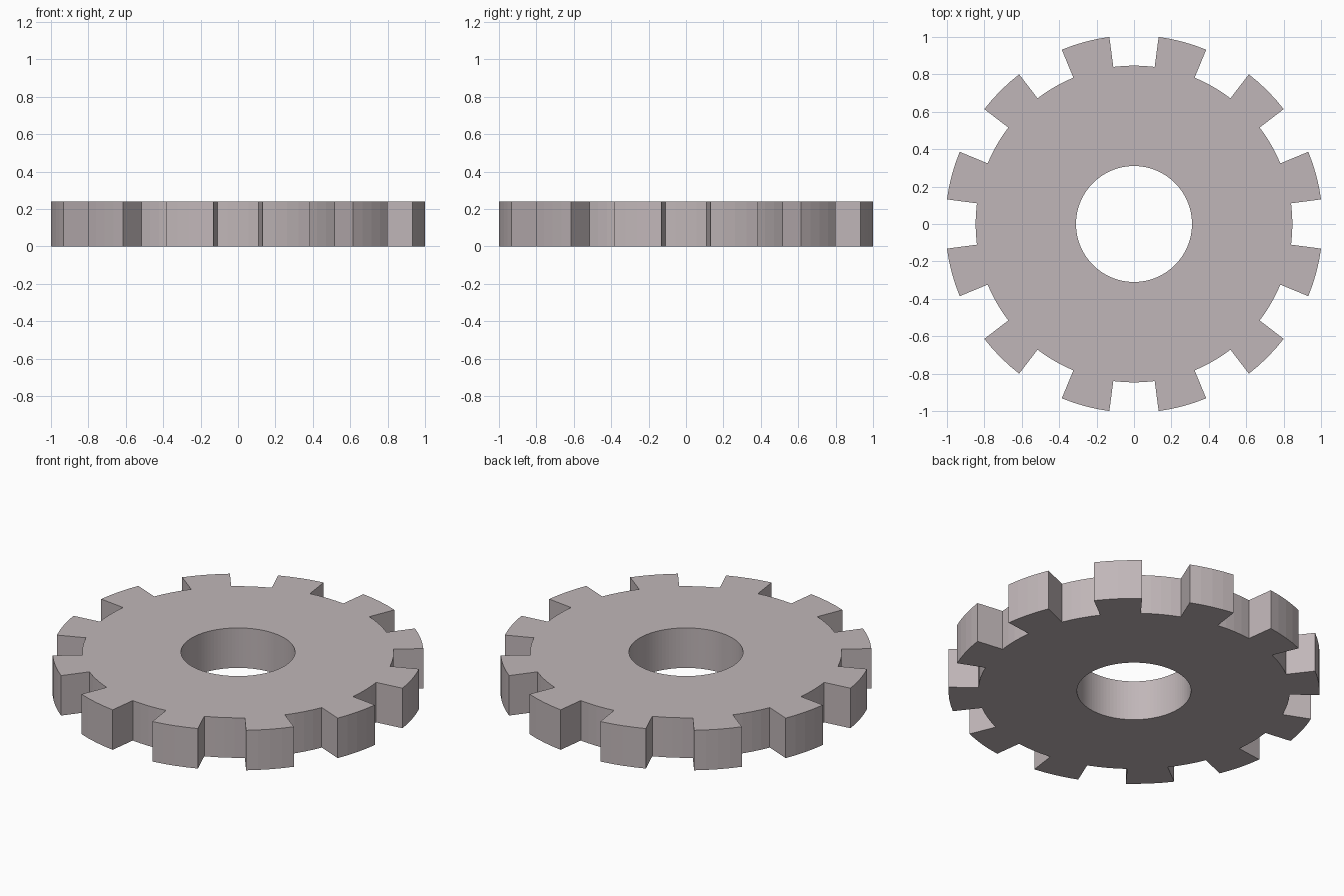
import bpy, bmesh
from math import cos, sin, radians

if "Cube" in bpy.data.objects:
    bpy.data.objects.remove(bpy.data.objects["Cube"])

TEETH, STEPS = 12, 4            # teeth, arc steps per tooth and per gap
HOLE_R, ROOT_R, TIP_R = 0.31, 0.847, 1.0086
THICK = 0.24
N = TEETH * STEPS * 2
START = radians(7.5)            # first tooth edge
STEP = radians(360 / N)

bm = bmesh.new()


def ring(radius):
    return [bm.verts.new((radius * cos(START + i * STEP),
                          radius * sin(START + i * STEP), 0)) for i in range(N)]


hole, root, tip = ring(HOLE_R), ring(ROOT_R), ring(TIP_R)

# flat outline: disc with a hole, plus radial-sided teeth
for i in range(N):
    j = (i + 1) % N
    bm.faces.new((hole[i], root[i], root[j], hole[j]))
    if i % (2 * STEPS) < STEPS:
        bm.faces.new((root[i], tip[i], tip[j], root[j]))
bmesh.ops.delete(bm, geom=[v for v in bm.verts if not v.link_faces], context='VERTS')

# thickness
base = list(bm.faces)
res = bmesh.ops.extrude_face_region(bm, geom=base, use_keep_orig=True)
top = [g for g in res['geom'] if isinstance(g, bmesh.types.BMVert)]
bmesh.ops.translate(bm, verts=top, vec=(0, 0, THICK))
bmesh.ops.recalc_face_normals(bm, faces=bm.faces)

mesh = bpy.data.meshes.new("gear_wheel")
bm.to_mesh(mesh)
bm.free()
gear = bpy.data.objects.new("gear_wheel", mesh)
bpy.context.collection.objects.link(gear)

# warm grey
mat = bpy.data.materials.new("warm_grey")
mat.diffuse_color = (0.53, 0.47, 0.48, 1)
mat.use_nodes = True
mat.node_tree.nodes["Principled BSDF"].inputs["Base Color"].default_value = mat.diffuse_color
mesh.materials.append(mat)
